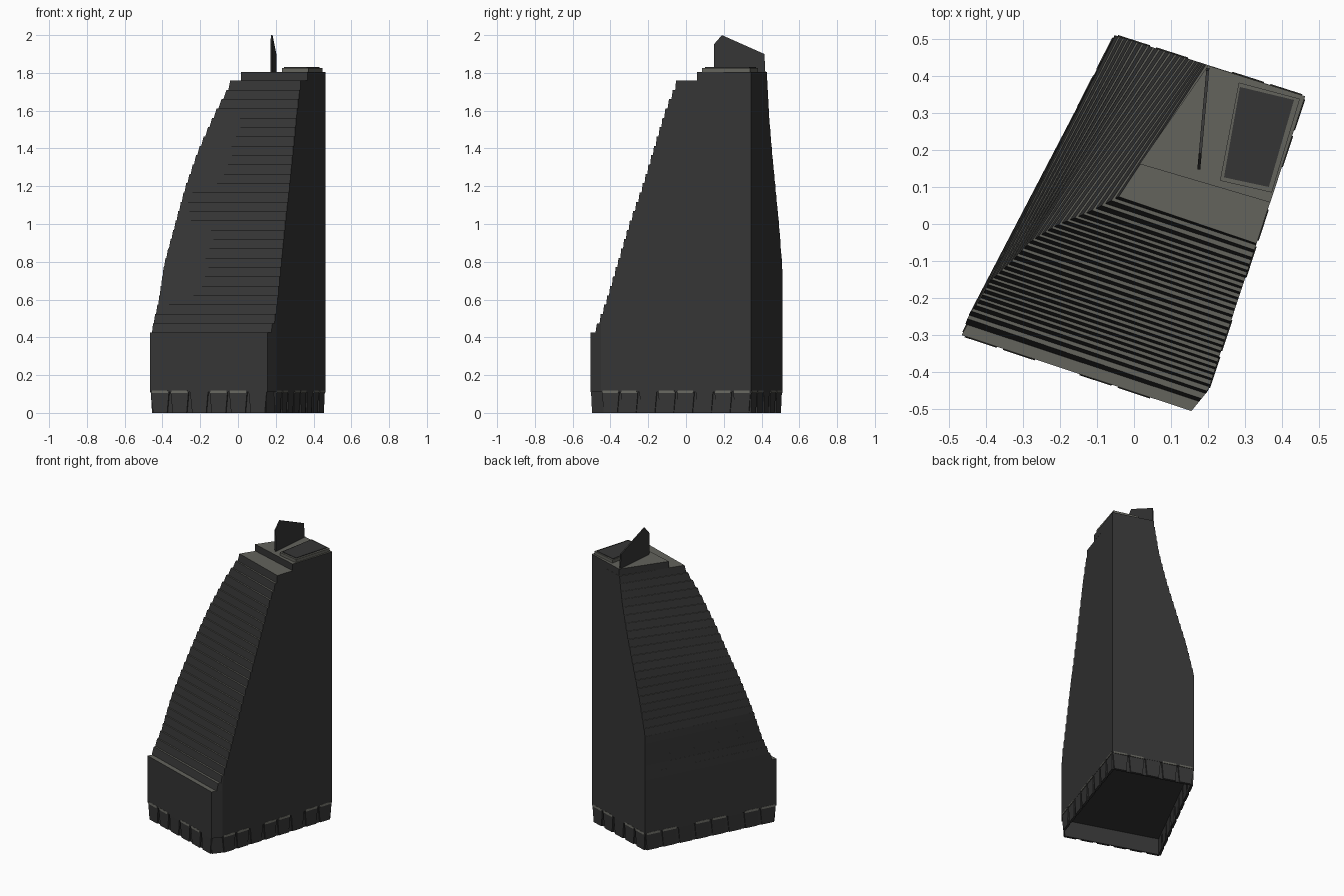
import bpy, bmesh
from mathutils import Vector

if "Cube" in bpy.data.objects:
    bpy.data.objects.remove(bpy.data.objects["Cube"])

def material(name, c):
    m = bpy.data.materials.new(name)
    m.diffuse_color = (*c, 1)
    m.use_nodes = True
    m.node_tree.nodes["Principled BSDF"].inputs["Base Color"].default_value = m.diffuse_color
    return m

DARK = material("dark glass", (0.036, 0.036, 0.036))
LIGHT = material("terrace grey", (0.125, 0.125, 0.108))

# Footprint corners, counter-clockwise from the front left
E, D, C, B, A = [Vector(p) for p in
                 ((-.465, -.3), (.155, -.505), (.2, -.45), (.462, .345), (-.052, .51))]

def lerp_table(z, table):
    for (z0, v0), (z1, v1) in zip(table, table[1:]):
        if z <= z1:
            t = max(0, (z - z0) / (z1 - z0))
            return v0 + (v1 - v0) * t
    return table[-1][1]

def prism_into(bm, low, high, z0, z1, top_light=False, cap=True):
    lo = [bm.verts.new((p[0], p[1], z0)) for p in low]
    hi = [bm.verts.new((p[0], p[1], z1)) for p in high]
    n = len(lo)
    for i in range(n):
        j = (i + 1) % n
        bm.faces.new((lo[i], lo[j], hi[j], hi[i]))
    if cap:
        bm.faces.new(lo[::-1])
        bm.faces.new(hi).material_index = int(top_light)

def finish(name, bm):
    bmesh.ops.recalc_face_normals(bm, faces=bm.faces)
    me = bpy.data.meshes.new(name)
    bm.to_mesh(me)
    bm.free()
    me.materials.append(DARK)
    me.materials.append(LIGHT)
    ob = bpy.data.objects.new(name, me)
    bpy.context.collection.objects.link(ob)
    return ob

def prism(name, pts, z0, z1, top_light=False):
    bm = bmesh.new()
    prism_into(bm, pts, pts, z0, z1, top_light)
    return finish(name, bm)

# Lower block
prism("lower_block", (E, D, C, B, A), .11, .425, True)

# Stepped floors: the front and left sides draw back as they rise
FRONT_Y = [(.42, -.49), (.5, -.455), (.6, -.42), (.8, -.36), (1, -.3), (1.2, -.23),
           (1.4, -.17), (1.6, -.11), (1.76, -.045)]
LEFT_X = [(.42, -.46), (.5, -.445), (.6, -.42), (.8, -.39), (1, -.335), (1.2, -.28),
          (1.4, -.21), (1.6, -.12), (1.76, -.035)]
BACK_X = [(.78, -.052), (1, 0), (1.2, .06), (1.4, .12), (1.6, .17), (1.8, .2)]

def floor_ring(z):
    y = lerp_table(z, FRONT_Y)
    x = lerp_table(z, LEFT_X)
    right = Vector((.2 + (y + .45) * .3296, y))
    if y < -.45:
        right.x = .2 + (y + .45) * .82
    left = Vector((x, y + (right.x - x) * .331))
    bx = lerp_table(z, BACK_X)
    back = Vector((bx, A.y - (bx - A.x) * .321))
    corner = Vector((.2, -.45)) if y < -.45 else right + (B - right) * .02
    return [left, right, corner, B, back]

bm = bmesh.new()
FLOORS, Z0, Z1 = 27, .425, 1.76
step = (Z1 - Z0) / FLOORS
for k in range(FLOORS):
    z = Z0 + k * step
    low, nxt = floor_ring(z + step * .4), floor_ring(z + step * 1.4)
    taper = (.6, .35, .35, 0, .65)
    high = [p.lerp(q, t) for p, q, t in zip(low, nxt, taper)]
    prism_into(bm, low, high, z, z + step, True)
finish("stepped_floors", bm)

# Roof slab
prism("roof_slab", ((.015, .162), (.368, .058), B, (.2, .428)), 1.76, 1.805, True)

# Roof plant box with dark panel on top
BOX = ((.232, .117), (.372, .085), (.448, .338), (.283, .382))
prism("roof_box", BOX, 1.80, 1.826, True).data.polygons.foreach_set(
    "material_index", [1] * 6)
prism("roof_panel", ((.243, .126), (.364, .1), (.432, .335), (.286, .37)), 1.822, 1.83)

# Upright roof fin: side outline (y, z), wedge-shaped in thickness
bm = bmesh.new()
OUTLINE = ((.148, 1.8), (.42, 1.8), (.415, 1.9), (.19, 2.0), (.147, 1.95))
sides = []
for s in (-1, 1):
    sides.append([bm.verts.new((.175 + (y - .148) * .09 + s * .004, y, z)) for y, z in OUTLINE])
bm.faces.new(sides[0])
bm.faces.new(sides[1][::-1])
for i in range(5):
    j = (i + 1) % 5
    bm.faces.new((sides[0][i], sides[1][i], sides[1][j], sides[0][j]))
finish("roof_fin", bm)

# Ground storey: recessed open skirt wall
def inset(f):
    return [p * f for p in (E, D, C, B, A)]

bm = bmesh.new()
outer, inner = inset(.972), inset(.955)
rings = [[bm.verts.new((p.x, p.y, z)) for p in r]
         for r, z in ((outer, .0), (outer, .112), (inner, .112), (inner, .0))]
for r, q in zip(rings, rings[1:] + rings[:1]):
    for i in range(5):
        j = (i + 1) % 5
        bm.faces.new((r[i], r[j], q[j], q[i]))
finish("ground_wall", bm)

# Tapered piers around the ground storey, and pale strips above the bays
piers, strips = bmesh.new(), bmesh.new()
for p, q, n in ((E, D, 6), (C, B, 8), (B, A, 5), (A, E, 8)):
    d = (q - p).normalized()
    out = Vector((d.y, -d.x))
    width = (q - p).length / n
    for i in range(n):
        mid = p + d * width * (i + .5)
        def quad(w, back, front):
            return [mid - d * w + out * front, mid + d * w + out * front,
                    mid + d * w - out * back, mid - d * w - out * back]
        prism_into(piers, quad(width * .36, .018, -.003), quad(width * .46, .018, -.001), 0, .112)
        if i % 3 != 2:
            prism_into(strips, quad(width * .42, .004, .003), quad(width * .4, .004, .001), .106, .119)
finish("ground_piers", piers)
for f in strips.faces:
    f.material_index = 1
finish("bay_strips", strips)
